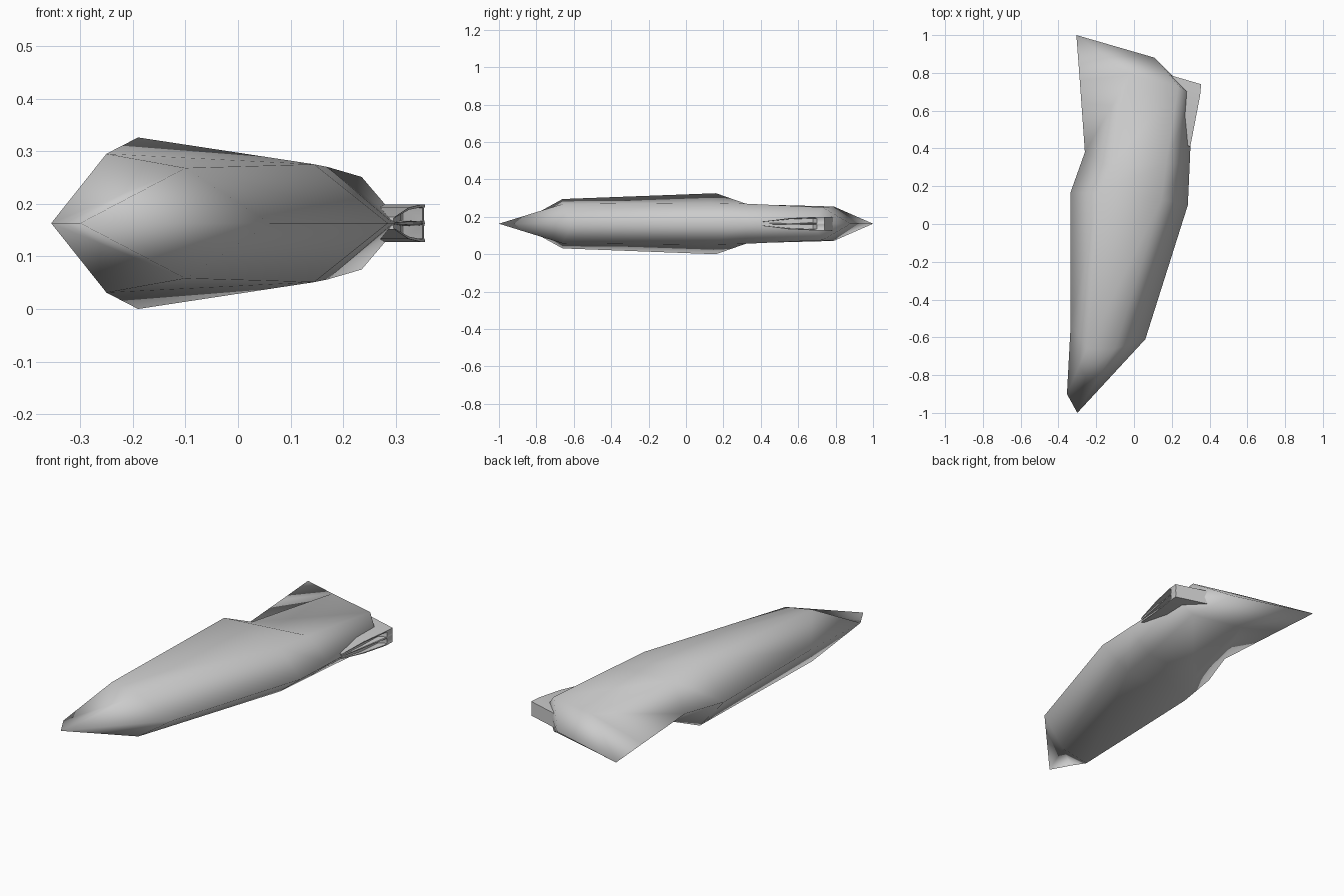
import bpy, bmesh, math

if "Cube" in bpy.data.objects:
    bpy.data.objects.remove(bpy.data.objects["Cube"])

MID = 0.163  # height of the symmetry plane

grey = bpy.data.materials.new("light_grey")
grey.diffuse_color = (0.6, 0.6, 0.6, 1)
grey.use_nodes = True
grey.node_tree.nodes["Principled BSDF"].inputs["Base Color"].default_value = grey.diffuse_color


def loft(name, rings, angle):
    """Skin rings of (x, y, half height); each ring is mirrored about MID."""
    bm = bmesh.new()
    loops = []
    for ring in rings:
        pts = [(x, y, MID + h) for x, y, h in ring]
        pts += [(x, y, MID - h) for x, y, h in ring[-2:0:-1]]
        loops.append([bm.verts.new(p) for p in pts])
    n = len(loops[0])
    for a, b in zip(loops, loops[1:]):
        for i in range(n):
            j = (i + 1) % n
            # upper half and lower half are split along mirrored diagonals
            if i < n // 2:
                bm.faces.new((a[i], a[j], b[j]))
                bm.faces.new((a[i], b[j], b[i]))
            else:
                bm.faces.new((a[i], a[j], b[i]))
                bm.faces.new((a[j], b[j], b[i]))
    bm.faces.new(loops[0])
    bm.faces.new(loops[-1])
    bmesh.ops.remove_doubles(bm, verts=bm.verts[:], dist=0.0005)
    bmesh.ops.dissolve_degenerate(bm, edges=bm.edges[:], dist=0.0005)
    bmesh.ops.recalc_face_normals(bm, faces=bm.faces[:])
    me = bpy.data.meshes.new(name)
    bm.to_mesh(me)
    bm.free()
    me.materials.append(grey)
    ob = bpy.data.objects.new(name, me)
    bpy.context.collection.objects.link(ob)
    bpy.context.view_layer.objects.active = ob
    ob.select_set(True)
    bpy.ops.object.shade_smooth_by_angle(angle=math.radians(angle))
    ob.select_set(False)
    return ob


# Main body: each ring runs left edge, upper left, upper right, right edge
loft("body", [
    [(-0.355, -0.90, 0), (-0.355, -0.90, 0), (-0.30, -1.0, 0), (-0.30, -1.0, 0)],
    [(-0.335, -0.53, 0), (-0.25, -0.66, 0.132), (-0.10, -0.66, 0.105), (0.06, -0.61, 0)],
    [(-0.335, 0.17, 0), (-0.19, 0.16, 0.163), (0.145, 0.13, 0.112), (0.285, 0.10, 0)],
    [(-0.26, 0.38, 0), (-0.13, 0.30, 0.105), (0.17, 0.32, 0.107), (0.295, 0.32, 0)],
    [(-0.287, 0.76, 0), (-0.02, 0.79, 0.092), (0.235, 0.73, 0.088), (0.31, 0.68, 0)],
    [(-0.305, 1.0, 0), (-0.305, 1.0, 0), (0.11, 0.88, 0), (0.11, 0.88, 0)],
], 110)


def prong_ring(x, y, h, depth):
    """Section with an upper and a lower groove around a centre web."""
    return [(0.15, y + 0.06, 0), (0.15, y + 0.06, h), (x, y, h),
            (x, y, 0.85 * h), (x - depth, y, 0.8 * h),
            (x - depth, y, 0.15 * h), (x - 0.1 * depth, y, 0.1 * h), (x, y, 0)]


# Side prong: grooved wedge with a solid rear end
loft("side_prong", [
    prong_ring(0.298, 0.41, 0.012, 0.002),
    prong_ring(0.325, 0.55, 0.030, 0.015),
    prong_ring(0.350, 0.68, 0.036, 0.035),
    prong_ring(0.352, 0.70, 0.036, 0.001),
    prong_ring(0.355, 0.74, 0.036, 0.001),
], 30)
